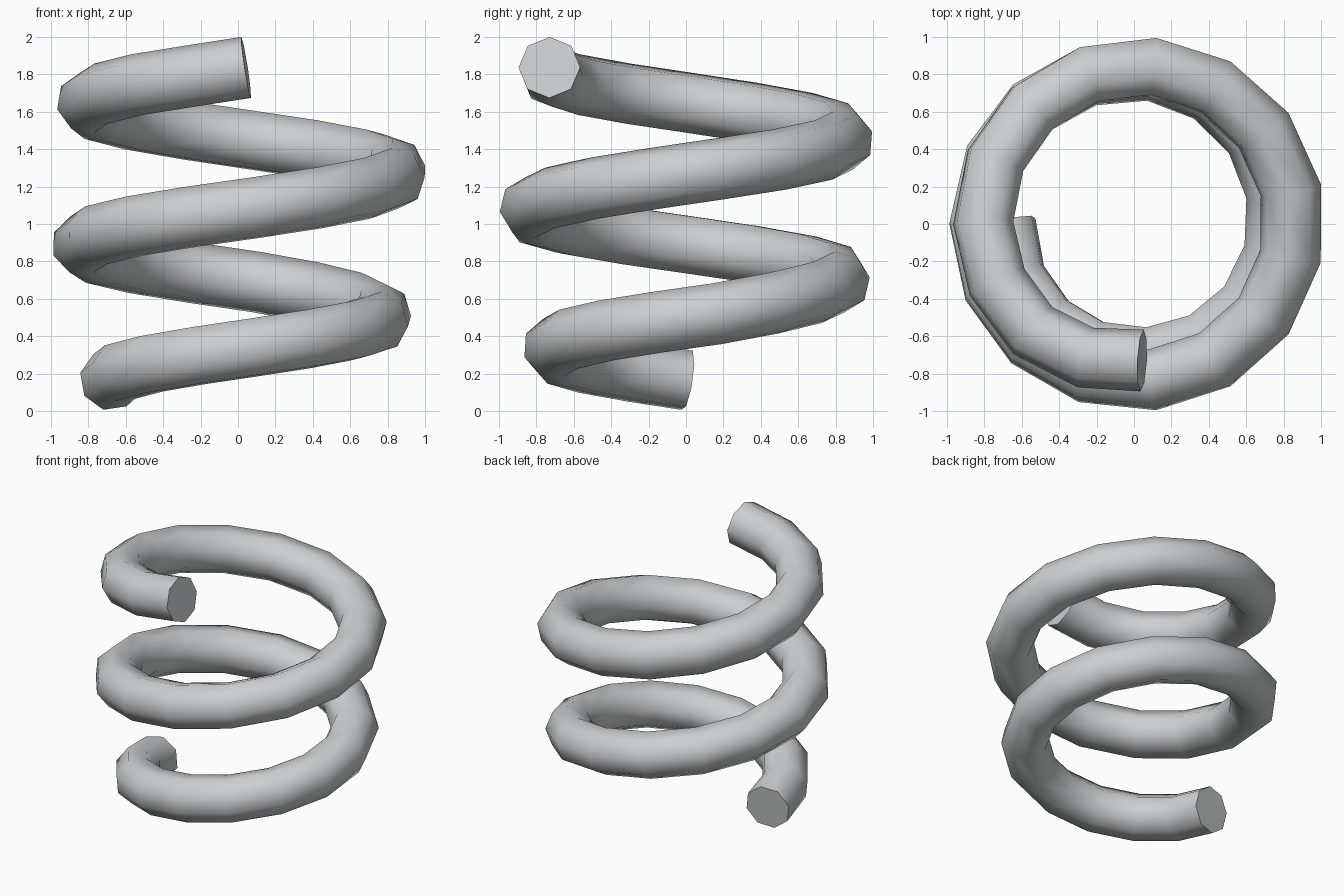
import bpy, bmesh, math
from mathutils import Vector

if "Cube" in bpy.data.objects:
    bpy.data.objects.remove(bpy.data.objects["Cube"], do_unlink=True)

TUBE, SIDES, STEPS = 0.165, 8, 34

# Coil stations: step, coil radius, height (barrel-shaped spring)
STATIONS = [(0, .695, .165), (4, .717, .34), (8, .77, .52), (11, .82, .69),
            (15, .843, .89), (19, .843, 1.088), (23, .847, 1.295), (26, .838, 1.445),
            (30, .816, 1.65), (32, .797, 1.745), (33, .768, 1.79), (34, .736, 1.837)]


def station(k):
    """Interpolate radius and height at a step."""
    for (k0, r0, z0), (k1, r1, z1) in zip(STATIONS, STATIONS[1:]):
        if k <= k1:
            f = (k - k0) / (k1 - k0)
            return r0 + f * (r1 - r0), z0 + f * (z1 - z0)


# Centre line, 15 steps to a turn, tightening slightly at the top end
path = []
for k in range(STEPS + 1):
    r, z = station(k)
    a = math.radians(180 + 24 * k - 0.85 * max(0, k - 30))
    path.append(Vector((0.01 + r * math.cos(a), 0.005 + r * math.sin(a), z)))

# Tangents: chord direction at the ends, bisector in between
chords = [(b - a).normalized() for a, b in zip(path, path[1:])]
tangents = [chords[0]] + [(a + b).normalized() for a, b in zip(chords, chords[1:])] + [chords[-1]]

# Sweep rings from the top end down with an untwisted frame
bm = bmesh.new()
up = Vector((0, 0, 1))
up = (up - tangents[-1] * up.dot(tangents[-1])).normalized()
rings = []
for k in range(STEPS, -1, -1):
    t = tangents[k]
    if k < STEPS:
        up = tangents[k + 1].rotation_difference(t) @ up
    side = t.cross(up)
    rings.append([bm.verts.new(path[k] + TUBE * (up * math.cos(q) + side * math.sin(q)))
                  for q in (math.tau * i / SIDES for i in range(SIDES))])

# Tube walls and flat end caps
for a, b in zip(rings, rings[1:]):
    for i in range(SIDES):
        j = (i + 1) % SIDES
        bm.faces.new((a[i], a[j], b[j], b[i])).smooth = True
for ring in (rings[0], rings[-1]):
    cap = bm.faces.new(ring)
    for e in cap.edges:
        e.smooth = False
bmesh.ops.recalc_face_normals(bm, faces=bm.faces)

mesh = bpy.data.meshes.new("coil_spring")
bm.to_mesh(mesh)
bm.free()
spring = bpy.data.objects.new("coil_spring", mesh)
bpy.context.collection.objects.link(spring)

# Light grey metal
color = (0.6, 0.63, 0.63, 1)
mat = bpy.data.materials.new("light_grey")
mat.use_nodes = True
mat.diffuse_color = color
mat.node_tree.nodes["Principled BSDF"].inputs["Base Color"].default_value = color
mesh.materials.append(mat)
